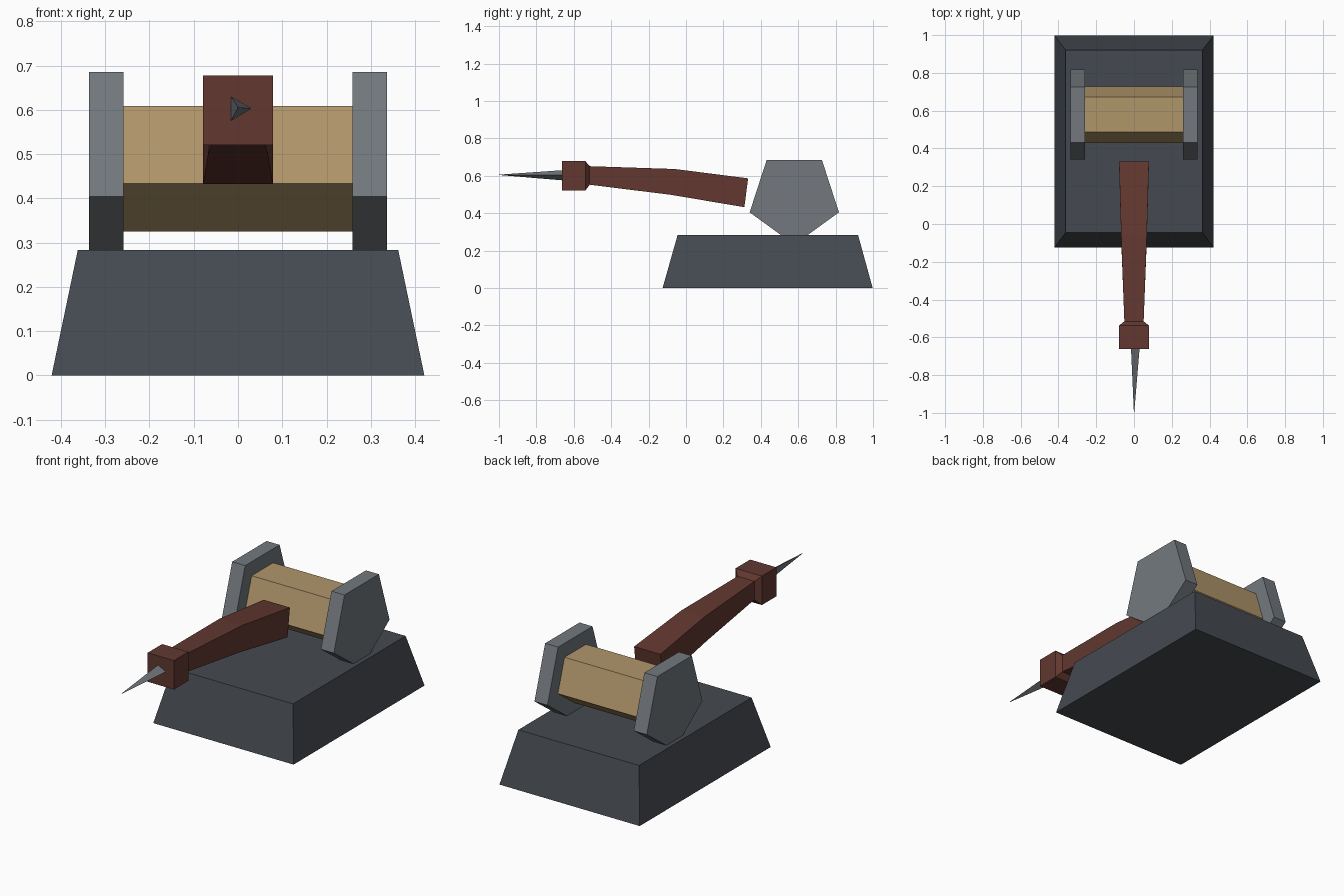
import bpy, bmesh, math

if "Cube" in bpy.data.objects:
    bpy.data.objects.remove(bpy.data.objects["Cube"])


def material(name, rgb):
    # 0-255 display colour to linear
    lin = [((c / 255 + 0.055) / 1.055) ** 2.4 for c in rgb]
    m = bpy.data.materials.new(name)
    m.diffuse_color = (*lin, 1)
    m.use_nodes = True
    m.node_tree.nodes["Principled BSDF"].inputs["Base Color"].default_value = m.diffuse_color
    return m


slate = material("dark slate", (69, 74, 81))
steel = material("steel grey", (115, 121, 126))
wood = material("red brown", (98, 56, 48))
tan = material("tan", (176, 150, 106))


def loft(name, rings, mat):
    """Flat-faced solid through rings of equal point count, capped at both ends."""
    bm = bmesh.new()
    loops = [[bm.verts.new(p) for p in ring] for ring in rings]
    for a, b in zip(loops, loops[1:]):
        n = len(a)
        for i in range(n):
            bm.faces.new((a[i], a[(i + 1) % n], b[(i + 1) % n], b[i]))
    bm.faces.new(loops[0])
    bm.faces.new(loops[-1])
    bmesh.ops.remove_doubles(bm, verts=bm.verts, dist=1e-5)
    bmesh.ops.recalc_face_normals(bm, faces=bm.faces)
    me = bpy.data.meshes.new(name)
    bm.to_mesh(me)
    bm.free()
    me.materials.append(mat)
    ob = bpy.data.objects.new(name, me)
    bpy.context.collection.objects.link(ob)
    return ob


def rect(hx, y0, y1, z):
    return [(-hx, y0, z), (hx, y0, z), (hx, y1, z), (-hx, y1, z)]


def section(hx, top, bottom):
    # rectangle across the handle; top and bottom are (y, z)
    return [(-hx, *bottom), (hx, *bottom), (hx, *top), (-hx, *top)]


def pentagon(x, r, cy=0.579, cz=0.482):
    # regular pentagon with one corner pointing down
    return [(x, cy + r * math.sin(k * math.tau / 5), cz - r * math.cos(k * math.tau / 5))
            for k in range(5)]


# Tapered base block
loft("base", [rect(0.421, -0.125, 0.998, 0), rect(0.362, -0.045, 0.92, 0.283)], slate)

# Pentagonal side plates, sunk into the base
for side, s in (("left", -1), ("right", 1)):
    loft(side + "_plate", [pentagon(s * 0.259, 0.251), pentagon(s * 0.337, 0.251)], steel)

# Roller between the plates
loft("roller", [pentagon(-0.26, 0.157), pentagon(0.26, 0.157)], tan)

# Bent handle with flared collar
loft("handle", [
    section(0.079, (0.332, 0.586), (0.312, 0.432)),
    section(0.068, (-0.06, 0.636), (-0.08, 0.498)),
    section(0.051, (-0.515, 0.651), (-0.515, 0.552)),
    section(0.079, (-0.538, 0.678), (-0.538, 0.521)),
    section(0.079, (-0.662, 0.678), (-0.662, 0.521)),
], wood)

# Three-sided spike
loft("spike", [
    [(-0.016, -0.655, 0.63), (0.03, -0.655, 0.603), (-0.016, -0.655, 0.575)],
    [(-0.0005, -1.0, 0.606), (0.001, -1.0, 0.605), (-0.0005, -1.0, 0.604)],
], steel)
